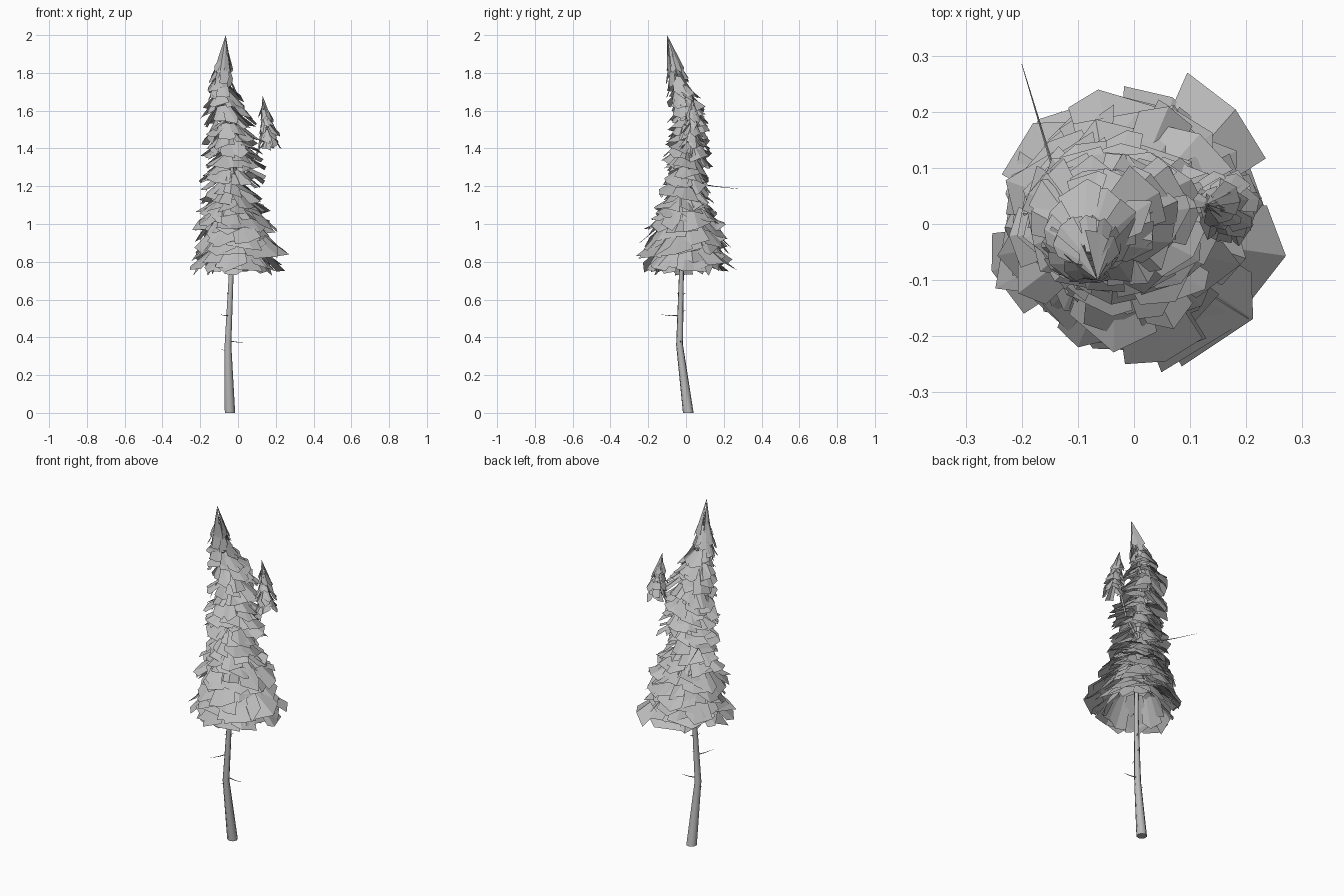
import bpy, bmesh, math, random
from mathutils import Vector

if "Cube" in bpy.data.objects:
    bpy.data.objects.remove(bpy.data.objects["Cube"])

random.seed(8)
U = random.uniform

grey = bpy.data.materials.new("pale grey")
grey.diffuse_color = (0.5, 0.5, 0.5, 1)
grey.use_nodes = True
grey.node_tree.nodes["Principled BSDF"].inputs["Base Color"].default_value = grey.diffuse_color


def finish(bm, name, smooth=False):
    if smooth:
        bmesh.ops.recalc_face_normals(bm, faces=bm.faces)
    for f in bm.faces:
        f.smooth = smooth and len(f.verts) == 4
    me = bpy.data.meshes.new(name)
    bm.to_mesh(me)
    bm.free()
    me.materials.append(grey)
    ob = bpy.data.objects.new(name, me)
    bpy.context.collection.objects.link(ob)
    return ob


def tube(bm, path, sides):
    """Tapered tube through (x, y, z, radius) points."""
    rings = []
    for i, p in enumerate(path):
        a, b = path[max(i - 1, 0)], path[min(i + 1, len(path) - 1)]
        d = (Vector(b[:3]) - Vector(a[:3])).normalized()
        if i == 0 and p[2] == 0:
            d = Vector((0, 0, 1))
        u = (Vector((1, 0, 0)) - d * d.x).normalized() if abs(d.x) < .8 else d.orthogonal().normalized()
        v = d.cross(u)
        rings.append([bm.verts.new(Vector(p[:3]) + p[3] * (u * math.cos(t) + v * math.sin(t)))
                      for t in (2 * math.pi * k / sides for k in range(sides))])
    for lo, hi in zip(rings, rings[1:]):
        for k in range(sides):
            j = (k + 1) % sides
            bm.faces.new((lo[k], lo[j], hi[j], hi[k]))
    bm.faces.new(rings[0][::-1])
    bm.faces.new(rings[-1])


def sample(profile, z):
    """Interpolate (z, cx, cy, rx, ry) rows at height z."""
    if z <= profile[0][0]:
        return profile[0][1:]
    for a, b in zip(profile, profile[1:]):
        if z <= b[0]:
            t = (z - a[0]) / (b[0] - a[0])
            return [p + (q - p) * t for p, q in zip(a[1:], b[1:])]
    return profile[-1][1:]


def card(bm, profile, ang, f_in, f_out, z_in, z_out, spread, roll):
    """Drooping needle card: folded along its spine, with a ragged pointed end."""
    cx, cy, rx, ry = sample(profile, z_out)
    ix, iy = sample(profile, z_in)[:2]
    d = Vector((math.cos(ang), math.sin(ang), 0))
    s = Vector((-d.y, d.x, 0))
    tip = Vector((cx + rx * f_out * d.x, cy + ry * f_out * d.y, z_out))
    root = Vector((ix + rx * f_in * d.x, iy + ry * f_in * d.y, z_in))
    half = spread * (rx + ry) / 2
    twist = roll * half
    sag = -half * U(0.05, 0.4)

    def pt(t, w, lift):
        p = root.lerp(tip, t) + s * half * w
        p.z += lift + w * twist
        return bm.verts.new(p)

    i0, i1, i2 = pt(0, -0.55, sag), pt(0, 0, 0), pt(0, 0.55, sag)
    o0, o1, o2 = pt(U(.6, .95), -U(.7, 1.15), sag), pt(1, U(-.6, .6), 0), pt(U(.6, .95), U(.7, 1.15), sag)
    bm.faces.new((i0, o0, o1, i1))
    bm.faces.new((i1, o1, o2, i2))


def spire(bm, tip, base, r, n):
    """Narrow leaves hanging from a pointed top."""
    for k in range(n):
        a = 2 * math.pi * k / n + U(-.2, .2)
        w = 3.0 / n
        pts = [Vector((base[0] + r * math.cos(a + e), base[1] + r * math.sin(a + e),
                       base[2] + U(-.04, .04))) for e in (-w, 0, w)]
        t = bm.verts.new(Vector(tip))
        v = [bm.verts.new(p) for p in pts]
        bm.faces.new((t, v[0], v[1]))
        bm.faces.new((t, v[1], v[2]))


# Trunk, bent near a third of its height
bm = bmesh.new()
tube(bm, [(-.044, .012, 0, .029), (-.054, -.034, .36, .0185), (-.036, -.024, .75, .013),
          (-.02, 0, 1.1, .012), (-.05, .0, 1.6, .008), (-.066, -.085, 1.93, .002)], 7)
finish(bm, "trunk", True)

# Side limb carrying the second top
bm = bmesh.new()
tube(bm, [(-.02, 0, 1.22, .009), (.07, .02, 1.30, .007), (.11, .03, 1.40, .006),
          (.14, .035, 1.62, .002)], 5)
finish(bm, "side_limb", True)

# Bare twigs and stubs
bm = bmesh.new()
for a, b in [((-.05, -.03, .515), (-.09, -.13, .52)), ((-.045, -.03, .38), (.045, -.03, .375)),
             ((-.055, -.03, .335), (-.088, -.03, .335)), ((-.04, -.03, .545), (-.04, 0, .54)),
             ((-.04, -.025, .63), (-.025, .0, .635)), ((-.04, -.025, .635), (-.06, -.05, .635)),
             ((-.03, -.02, .78), (-.05, -.09, .78)), ((-.12, .02, 1.22), (-.2, .285, 1.185))]:
    mid = [(p + q) / 2 for p, q in zip(a, b)]
    tube(bm, [(*a, .004), (*mid[:2], mid[2] - .003, .002), (*b, .0005)], 4)
finish(bm, "twigs")

# Main crown: overlapping rings of cards following the outline (z, cx, cy, rx, ry)
crown = [(.72, 0, 0, .255, .26), (.80, 0, 0, .275, .285), (.9, 0, 0, .245, .25), (1.0, -.02, 0, .215, .215),
         (1.1, -.03, 0, .19, .175), (1.2, -.035, 0, .18, .145), (1.3, -.035, .005, .185, .135),
         (1.4, -.03, .012, .165, .13), (1.5, -.045, .015, .155, .125), (1.6, -.06, .015, .145, .115),
         (1.7, -.085, -.02, .09, .09), (1.8, -.08, -.05, .06, .055), (2.0, -.066, -.1, .01, .01)]
bm = bmesh.new()
z = .77
while z < 1.79:
    low = z < .99
    n = 14 if low else (11 if z < 1.5 else 9)
    start = U(0, 6)
    for k in range(n):
        zt = z + U(-.03, .03)
        drop = U(.12, .18) if low else U(.05, .11)
        card(bm, crown, start + 2 * math.pi * k / n + U(-.2, .2), U(.22, .4), U(.7, 1.04),
             zt + drop, zt, U(.26, .44), U(-.25, .25) if low else U(-.4, .4))
    z += .046
# Steep hanging leaves under the skirt
for k in range(11):
    card(bm, crown, 2 * math.pi * k / 11 + U(-.15, .15), .28, U(.6, .92), .95, U(.725, .76), .22, 0)
spire(bm, (-.065, -.10, 2.0), (-.08, -.055, 1.79), .045, 5)
finish(bm, "main_crown")

# Second, smaller top
side = [(1.40, .168, .03, .07, .07), (1.47, .165, .03, .066, .066), (1.55, .15, .035, .045, .045),
        (1.64, .135, .035, .02, .02)]
bm = bmesh.new()
for z in (1.41, 1.44, 1.47, 1.51, 1.55):
    start = U(0, 6)
    for k in range(6):
        card(bm, side, start + 2 * math.pi * k / 6 + U(-.3, .3), .2, U(.7, 1.05),
             z + U(.05, .09), z + U(-.015, .015), U(.28, .45), U(-.4, .4))
spire(bm, (.13, .035, 1.68), (.15, .035, 1.54), .03, 5)
finish(bm, "side_crown")
